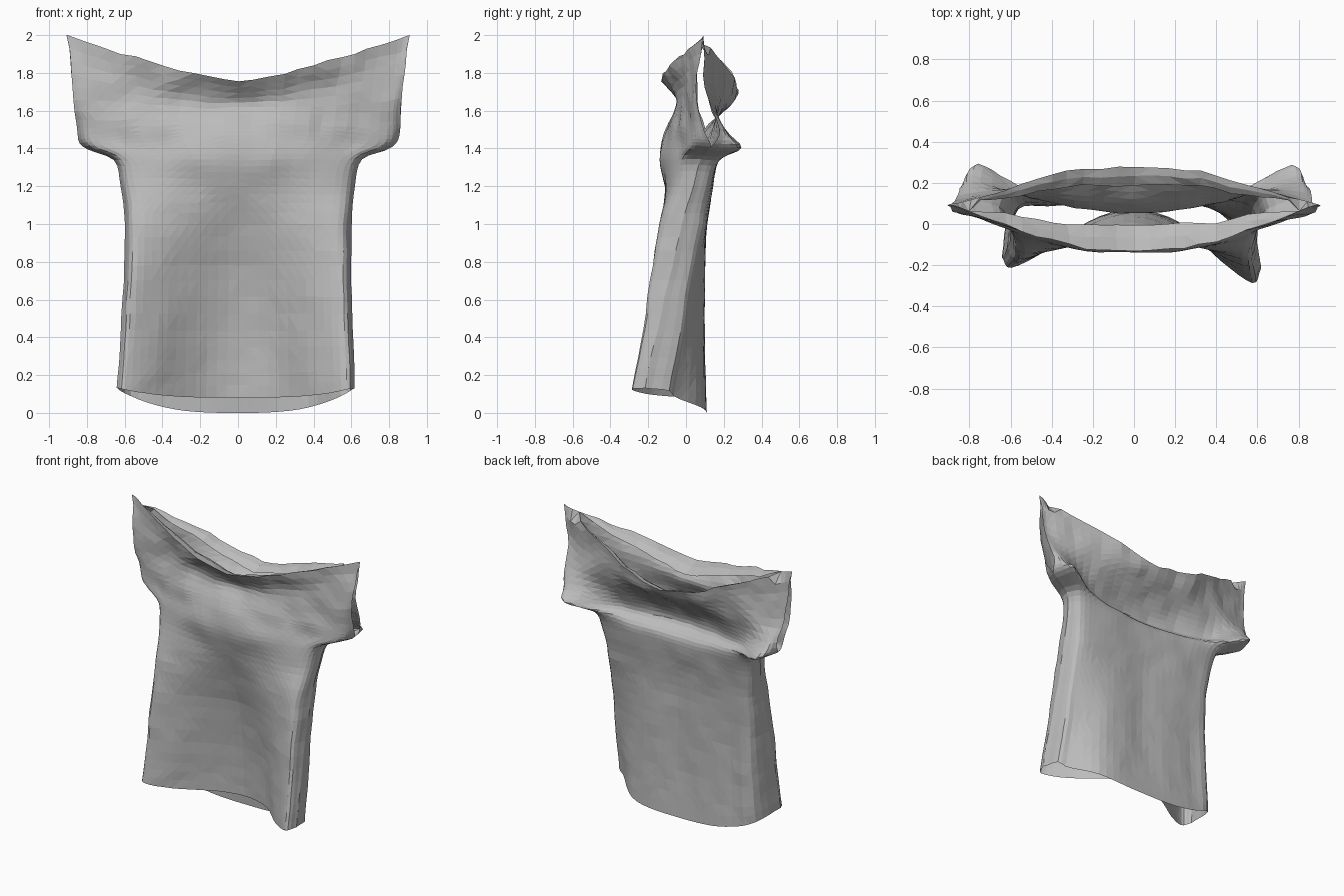
import bpy, bmesh
from math import sin, pi
from mathutils import Vector, noise

cube = bpy.data.objects.get("Cube")
if cube:
    bpy.data.objects.remove(cube)

# Cloth colour
cloth = bpy.data.materials.new("grey cloth")
cloth.use_nodes = True
GREY = (0.5, 0.5, 0.5, 1)
cloth.diffuse_color = GREY
cloth.node_tree.nodes["Principled BSDF"].inputs["Base Color"].default_value = GREY

# Horizontal sections from hem to neckline, in hundredths:
# z front, z back, z side, half width, front depth (centre to side), back depth
SECTIONS = [
    (8, 0, 13, 62, 7, 1, -18, -29, -22, 11, 11, 10, 6, -22),
    (35, 33, 36, 61, 6, 0, -16, -24, -17, 9, 10, 9, 7, -17),
    (70, 70, 70, 60, 2, -4, -14, -19, -9, 9, 10, 9, 7, -9),
    (100, 100, 100, 60, -5, -9, -13, -13, -2, 10, 11, 11, 9, -2),
    (120, 120, 120, 62, -11, -11, -10, -6, 4, 13, 14, 14, 12, 4),
    (134, 131, 134, 66, -14, -13, -8, -2, 8, 13, 14, 16, 17, 8),
    (145, 138, 141, 82, -12, -10, -3, 3, 13, 5, 8, 15, 29, 13),
    (153, 150, 150, 85, -9, -8, -2, 4, 10, 10, 12, 15, 21, 18),
    (164, 161, 172, 87, -4, -4, 0, 4, 6, 22, 22, 17, 12, 11),
    (175, 169, 200, 91, -13, -10, -1, 8, 9, 28, 26, 17, 10, 9),
]
ACROSS = (0, 0.35, 0.68, 0.93, 1)
ARMPIT, TOP, SHOULDER = 6, len(SECTIONS) - 1, 2.75
STEPS = 4


def spline(values, t, before=None):
    """Smooth curve through evenly spaced values."""
    i = min(int(t), len(values) - 2)
    f = t - i
    b, c = values[i], values[i + 1]
    if i:
        a = values[i - 1]
    else:
        a = 2 * b - c if before is None else before
    d = values[i + 2] if i + 2 < len(values) else 2 * c - b
    return b + f * ((c - a) + f * ((2*a - 5*b + 4*c - d) + f * (3*(b - c) + d - a))) / 2


def cloth_point(row, column, back, lip):
    """Point on the front or back panel; lip rolls the neckline inward."""
    s = [spline(values, row) / 100 for values in zip(*SECTIONS)]
    u = abs(column)
    across = min(spline(ACROSS, u), 1)
    # Side seams run up to the sleeve opening; shoulder seams join at the top
    side_seam = u == 4 and row <= ARMPIT
    shoulder_seam = row == TOP and u >= SHOULDER
    if side_seam or shoulder_seam:
        back = False
    depths = s[9:] if back else s[4:9]
    y = spline(depths, u, depths[1])
    z0 = s[1] if back else s[0]
    z = z0 + (s[2] - z0) * across ** (3 - 1.75 * row / TOP)
    x = across * s[3] * (1 if column > 0 else -1)

    # One side of the hem has a shallow fold, the other wraps far forward
    droop = max(0, 1 - z)
    if x < 0:
        x *= 1 + 0.04 * droop
        if y < 0:
            y *= 1 - 0.3 * droop
    elif back:
        y -= 0.17 * droop * sin(pi * across ** 6)
    roll = lip * max(0, 1 - (u / SHOULDER) ** 2)
    y += (-0.045 if back else 0.06) * roll
    z -= 0.012 * roll * lip

    # Gentle wrinkles, stronger in the gathered sleeves and collar
    p = Vector((x, y, z))
    strength = 0.006 + 0.012 * max(0, min(1, (z - 1.3) * 3))
    wobble = noise.noise_vector(p * 7) * strength
    if z > 1.93 or z < 0.1:
        wobble *= 0.2
    return p + wobble


def add_panel(bm, back):
    rows = [(i / STEPS, 0) for i in range(TOP * STEPS + 1)] + [(TOP, 1), (TOP, 2)]
    columns = [i / STEPS for i in range(-4 * STEPS, 4 * STEPS + 1)]
    grid = [[bm.verts.new(cloth_point(r, c, back, lip)) for c in columns]
            for r, lip in rows]
    for low, high in zip(grid, grid[1:]):
        for i in range(len(columns) - 1):
            quad = [low[i], low[i + 1], high[i + 1], high[i]]
            bm.faces.new(quad[::-1] if back else quad)


# Shirt: two panels sewn along the sides and shoulders
bm = bmesh.new()
for back in (False, True):
    add_panel(bm, back)
bmesh.ops.remove_doubles(bm, verts=bm.verts, dist=0.0005)
bmesh.ops.triangulate(bm, faces=bm.faces)

# Rest the hem on the ground
ground = min(v.co.z for v in bm.verts)
for v in bm.verts:
    v.co.z -= ground

mesh = bpy.data.meshes.new("shirt")
bm.to_mesh(mesh)
bm.free()
mesh.materials.append(cloth)
shirt = bpy.data.objects.new("shirt", mesh)
bpy.context.collection.objects.link(shirt)
